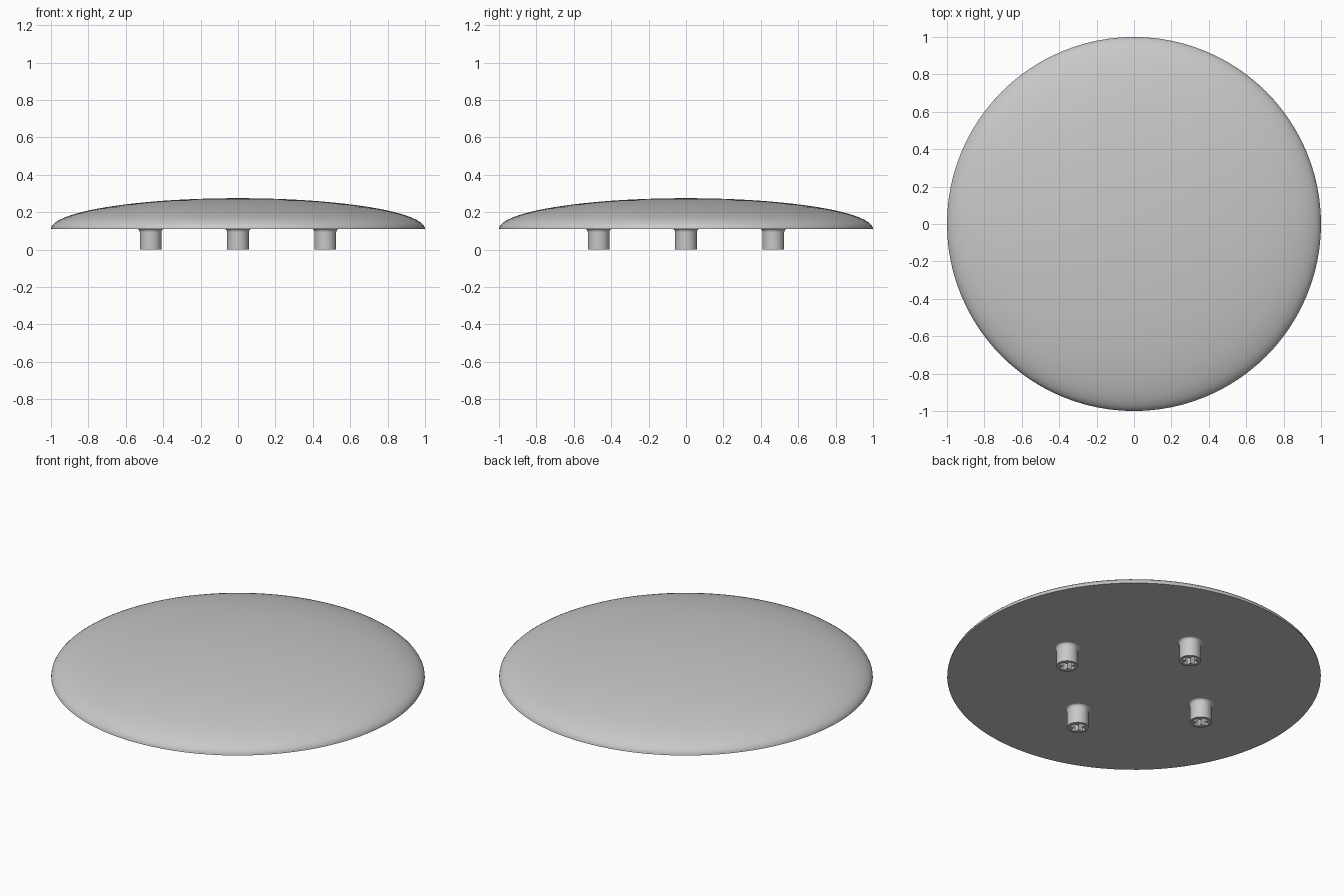
import bpy, bmesh
from math import sin, cos, pi, radians

cube = bpy.data.objects.get("Cube")
if cube:
    bpy.data.objects.remove(cube, do_unlink=True)

BASE = 0.11      # underside height of the dome
RISE = 0.165     # dome height
PEG_OFFSET = 0.467

grey = bpy.data.materials.new("plain grey")
grey.use_nodes = True
colour = (0.58, 0.58, 0.58, 1)
grey.diffuse_color = colour
grey.node_tree.nodes["Principled BSDF"].inputs["Base Color"].default_value = colour


def add_object(name, bm):
    bmesh.ops.recalc_face_normals(bm, faces=bm.faces)
    mesh = bpy.data.meshes.new(name)
    bm.to_mesh(mesh)
    bm.free()
    mesh.materials.append(grey)
    obj = bpy.data.objects.new(name, mesh)
    bpy.context.collection.objects.link(obj)
    return obj


def lathe(name, profile, steps):
    """Spin a (radius, height) profile around the z axis."""
    bm = bmesh.new()
    verts = [bm.verts.new((r, 0, z)) for r, z in profile]
    edges = [bm.edges.new(pair) for pair in zip(verts, verts[1:])]
    bmesh.ops.spin(bm, geom=verts + edges, axis=(0, 0, 1), cent=(0, 0, 0),
                   angle=2 * pi, steps=steps)
    bmesh.ops.remove_doubles(bm, verts=bm.verts, dist=0.0001)
    return add_object(name, bm)


def activate(obj):
    bpy.ops.object.select_all(action="DESELECT")
    obj.select_set(True)
    bpy.context.view_layer.objects.active = obj


def smooth(obj):
    activate(obj)
    bpy.ops.object.shade_smooth_by_angle(angle=radians(35))


# Shallow elliptical dome with a flat underside
arc = [(cos(i * pi / 48), BASE + RISE * sin(i * pi / 48)) for i in range(24)]
dome = lathe("dome", [(0, BASE)] + arc + [(0, BASE + RISE)], 96)
smooth(dome)

# Round peg, flared where it meets the underside
flare = [(0.058 + 0.013 * (1 - cos(a)), 0.092 + 0.018 * sin(a))
         for a in (i * pi / 12 for i in range(7))]
peg = lathe("peg_1", [(0, 0), (0.058, 0)] + flare + [(0, BASE)], 32)

# Cross-shaped socket in the end of the peg
LONG, SHORT = 0.044, 0.016
corners = [(LONG, -SHORT), (LONG, SHORT), (SHORT, SHORT)]
bm = bmesh.new()
outline = []
for turn in range(4):
    outline += [bm.verts.new((x, y, -0.02)) for x, y in corners]
    corners = [(-y, x) for x, y in corners]
face = bm.faces.new(outline)
walls = bmesh.ops.extrude_face_region(bm, geom=[face])
top = [v for v in walls["geom"] if isinstance(v, bmesh.types.BMVert)]
bmesh.ops.translate(bm, verts=top, vec=(0, 0, 0.1))
cutter = add_object("socket_cutter", bm)
cutter.hide_render = True

cut = peg.modifiers.new("socket", "BOOLEAN")
cut.operation = "DIFFERENCE"
cut.solver = "EXACT"
cut.object = cutter
activate(peg)
bpy.ops.object.modifier_apply(modifier=cut.name)
bpy.data.objects.remove(cutter, do_unlink=True)
smooth(peg)

# Four pegs, one on each side of the centre
for i in range(4):
    part = peg
    if i:
        part = peg.copy()
        part.name = f"peg_{i + 1}"
        bpy.context.collection.objects.link(part)
    part.location = (PEG_OFFSET * cos(i * pi / 2), PEG_OFFSET * sin(i * pi / 2), 0)
